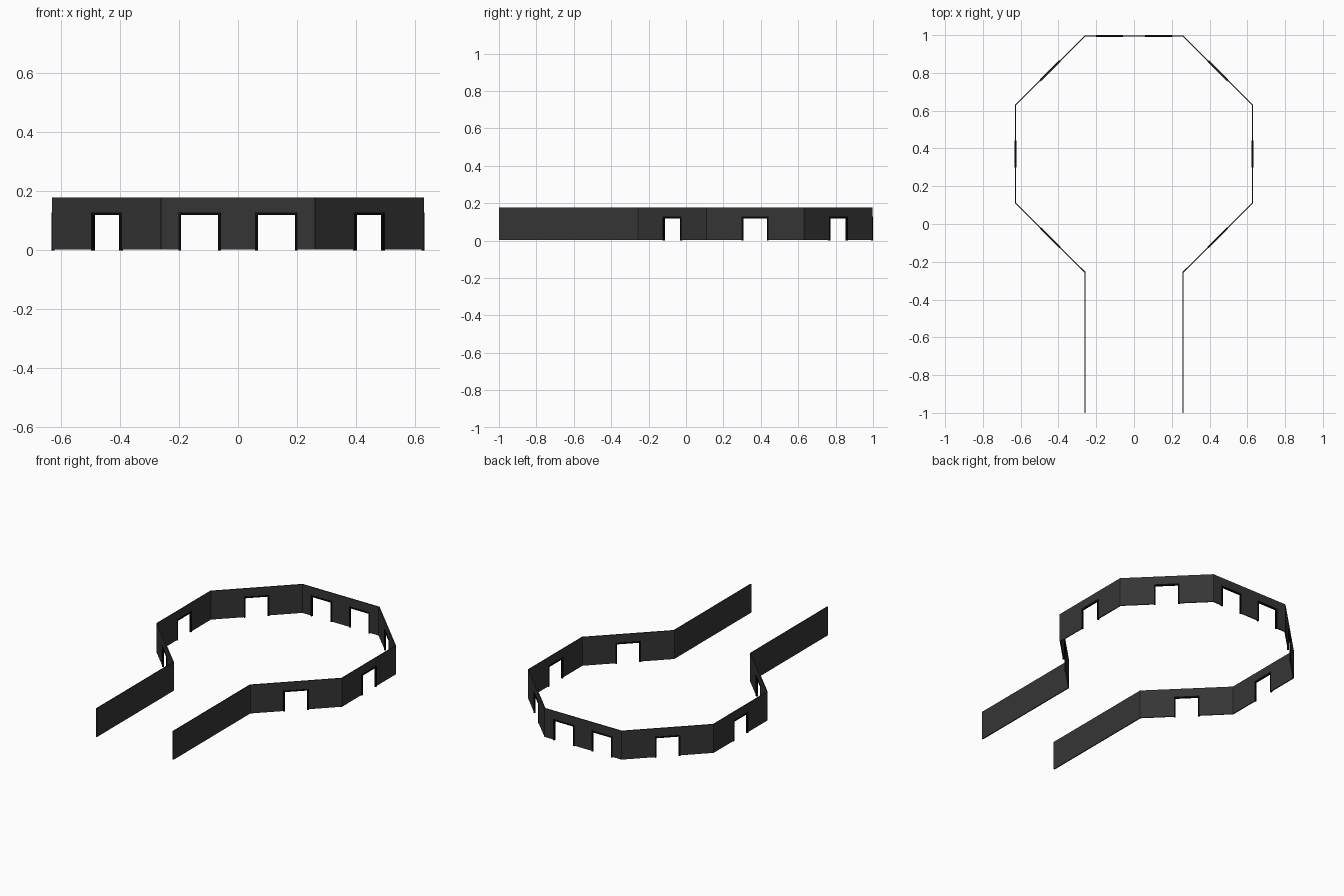
import bpy, bmesh
from mathutils import Vector

if "Cube" in bpy.data.objects:
    bpy.data.objects.remove(bpy.data.objects["Cube"])

TOP, BASE = 0.178, 0.003      # wall height range
DOOR_Z = 0.128                # top of door frame
DOOR_W = 0.144                # outer width of door frame
FRAME = 0.009                 # frame bar width
WALL_T, FRAME_T = 0.006, 0.010


def material(name, rgb):
    m = bpy.data.materials.new(name)
    m.diffuse_color = (*rgb, 1)
    m.use_nodes = True
    m.node_tree.nodes["Principled BSDF"].inputs["Base Color"].default_value = m.diffuse_color
    return m


wall_mat = material("charcoal wall", (0.036, 0.036, 0.036))
frame_mat = material("black frame", (0.002, 0.002, 0.002))


def finish(bm, name, mat, thickness):
    """Turn a flat ribbon into a thin solid centred on its path."""
    bmesh.ops.remove_doubles(bm, verts=bm.verts, dist=1e-5)
    bmesh.ops.recalc_face_normals(bm, faces=bm.faces)
    me = bpy.data.meshes.new(name)
    bm.to_mesh(me)
    bm.free()
    me.materials.append(mat)
    ob = bpy.data.objects.new(name, me)
    bpy.context.collection.objects.link(ob)
    mod = ob.modifiers.new("thickness", 'SOLIDIFY')
    mod.thickness = thickness
    mod.offset = 0
    mod.use_even_offset = True
    mod.use_quality_normals = True
    return ob


def quad(bm, a, b, z0, z1):
    pts = [(a.x, a.y, z0), (b.x, b.y, z0), (b.x, b.y, z1), (a.x, a.y, z1)]
    bm.faces.new([bm.verts.new(p) for p in pts])


# Plan of the right half, mirrored for the left half
half = [(0.26, -1), (0.26, -0.255), (0.627, 0.11), (0.627, 0.63), (0.26, 0.995)]
path = [Vector(p) for p in half] + [Vector((-x, y)) for x, y in reversed(half)]
# Door positions as fractions along each wall
doors = [[], [0.5], [0.5], [0.5], [0.25, 0.75], [0.5], [0.5], [0.5], []]

walls = bmesh.new()
n = 0
for a, b, spots in zip(path, path[1:], doors):
    length = (b - a).length
    d = (b - a) / length
    s = 0
    for t in spots:
        lo, hi = t * length - DOOR_W / 2, t * length + DOOR_W / 2
        # solid wall up to the door, then lintel above it
        quad(walls, a + d * s, a + d * lo, BASE, DOOR_Z)
        quad(walls, a + d * s, a + d * lo, DOOR_Z, TOP)
        quad(walls, a + d * lo, a + d * hi, DOOR_Z, TOP)
        s = hi
        # door frame: two jambs and a head bar
        n += 1
        fr = bmesh.new()
        zt = DOOR_Z - FRAME
        i, o = lo + FRAME, hi - FRAME
        for s0, s1, z0, z1 in [(lo, i, 0, zt), (o, hi, 0, zt), (lo, i, zt, DOOR_Z),
                               (i, o, zt, DOOR_Z), (o, hi, zt, DOOR_Z)]:
            quad(fr, a + d * s0, a + d * s1, z0, z1)
        finish(fr, f"door_frame_{n}", frame_mat, FRAME_T)
    quad(walls, a + d * s, b, BASE, DOOR_Z)
    quad(walls, a + d * s, b, DOOR_Z, TOP)
finish(walls, "wall_ring", wall_mat, WALL_T)
